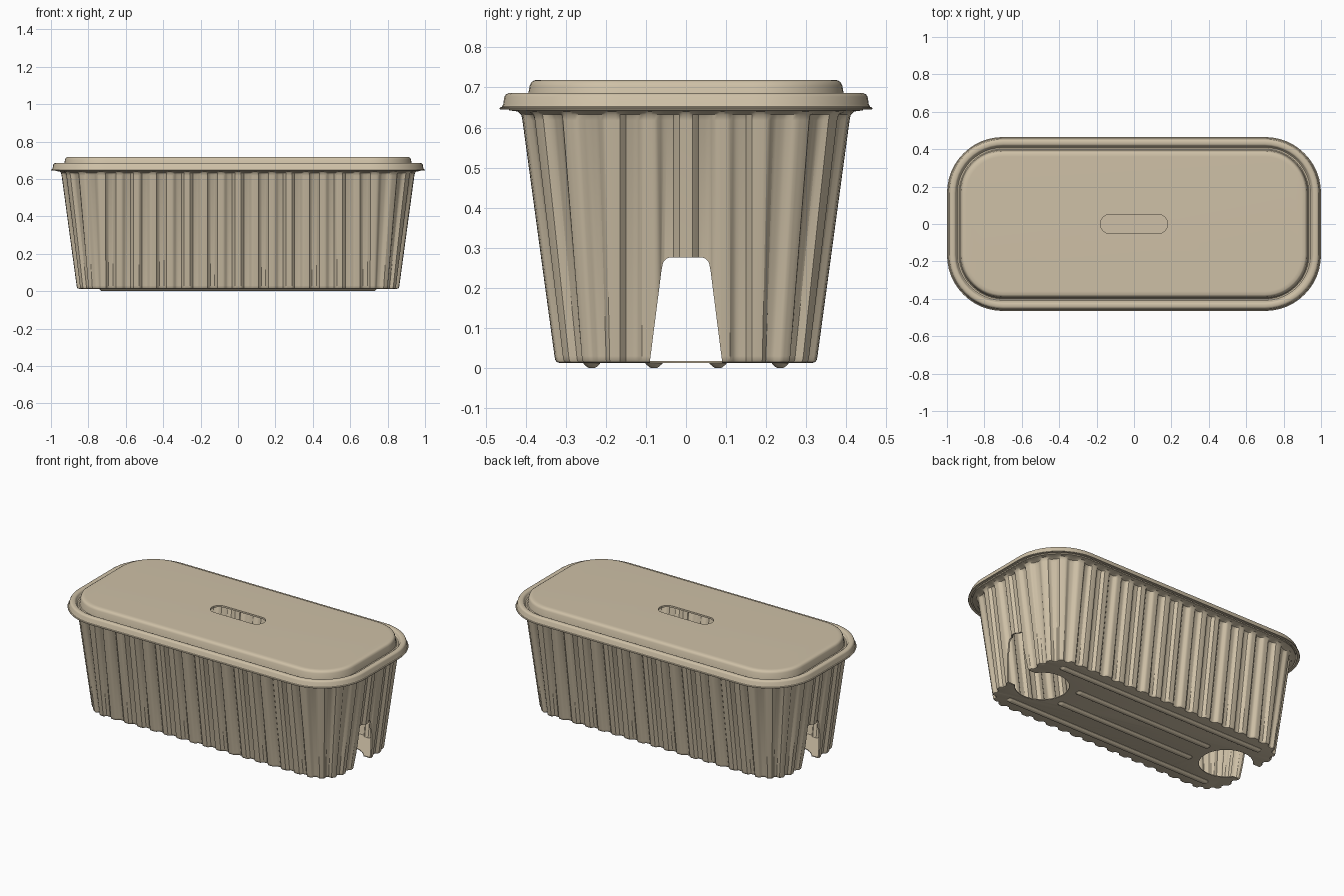
import bpy, bmesh
from math import pi, cos, sin, radians
from mathutils import Vector

cube = bpy.data.objects.get("Cube")
if cube:
    bpy.data.objects.remove(cube)

tan = bpy.data.materials.new("warm_tan_plastic")
tan.use_nodes = True
COLOR = (0.62, 0.53, 0.385, 1)
tan.diffuse_color = COLOR
tan.node_tree.nodes["Principled BSDF"].inputs["Base Color"].default_value = COLOR

CORE = (0.70, 0.165)   # corner centres shared by tub and lid
RIBS = 52


def outline(core, steps, arc, ref=0.2):
    """Rounded rectangle as (corner point, normal, fraction of the way round)."""
    cx, cy = core
    centres = [Vector(c) for c in ((cx, -cy), (cx, cy), (-cx, cy), (-cx, -cy))]
    total = 4 * (cx + cy) + 2 * pi * ref
    pts, s = [], cx
    for k, c in enumerate(centres):
        nxt = centres[(k + 1) % 4]
        for i in range(arc + 1):
            a = (k - 1 + i / arc) * pi / 2
            pts.append((c, Vector((cos(a), sin(a))), (s + ref * pi / 2 * i / arc) / total))
        s += ref * pi / 2
        n, gap = steps[(k + 1) % 2], (nxt - c).length
        for i in range(1, n):
            pts.append((c.lerp(nxt, i / n), pts[-1][1], (s + gap * i / n) / total))
        s += gap
    return pts


def wave(t):
    """Flat-topped rib: 0 on crests, 1 in the grooves."""
    w = min(max(0.8 - 0.5 - 0.8 * cos(2 * pi * RIBS * t) + 0.1, 0), 1)
    return w * w * (3 - 2 * w)


def sweep(name, profile, core=CORE, steps=(1, 1), arc=12, at=(0, 0, 0)):
    """Capped solid from (radius, height, groove depth) rings."""
    path = outline(core, steps, arc)
    bm = bmesh.new()
    rings = []
    for r, z, depth in profile:
        ring = []
        for c, n, t in path:
            p = c + n * (r - depth * wave(t))
            ring.append(bm.verts.new((p.x, p.y, z)))
        rings.append(ring)
    for a, b in zip(rings, rings[1:]):
        for i in range(len(a)):
            j = (i + 1) % len(a)
            bm.faces.new((a[i], a[j], b[j], b[i]))
    bm.faces.new(rings[0][::-1])
    bm.faces.new(rings[-1])
    return finish(name, bm, at)


def finish(name, bm, at=(0, 0, 0)):
    bmesh.ops.remove_doubles(bm, verts=bm.verts, dist=1e-5)
    bmesh.ops.recalc_face_normals(bm, faces=bm.faces)
    mesh = bpy.data.meshes.new(name)
    bm.to_mesh(mesh)
    bm.free()
    mesh.materials.append(tan)
    ob = bpy.data.objects.new(name, mesh)
    ob.location = at
    bpy.context.collection.objects.link(ob)
    return ob


def cut(target, cutter):
    mod = target.modifiers.new("cut", "BOOLEAN")
    mod.operation, mod.solver, mod.object = "DIFFERENCE", "EXACT", cutter
    bpy.context.view_layer.objects.active = target
    bpy.ops.object.modifier_apply(modifier=mod.name)
    bpy.data.objects.remove(cutter)


def smooth(ob):
    bpy.ops.object.select_all(action="DESELECT")
    ob.select_set(True)
    bpy.context.view_layer.objects.active = ob
    bpy.ops.object.shade_smooth_by_angle(angle=radians(35))


# Tub: tapered ribbed wall, outside up and inside back down
G = 0.017
tub = sweep("tub", [
    (0.150, 0.013, G), (0.157, 0.015, G), (0.161, 0.020, G), (0.163, 0.030, G),
    (0.243, 0.618, G), (0.246, 0.632, G * 0.7), (0.254, 0.640, 0), (0.276, 0.643, 0),
    (0.276, 0.650, 0), (0.246, 0.650, 0), (0.236, 0.632, G * 0.7), (0.233, 0.618, G),
    (0.153, 0.030, G), (0.150, 0.018, G)],
    steps=(180, 42), arc=40)


# Arched end notches and round drain openings
def notch_cutter(side):
    pts = [(0.096, -0.03), (0.061, 0.245)]
    for i in range(7):
        a = pi / 2 * i / 6
        pts.append((0.037 + 0.022 * cos(a), 0.254 + 0.022 * sin(a)))
    pts += [(-y, z) for y, z in reversed(pts)]
    bm = bmesh.new()
    face = bm.faces.new([bm.verts.new((side * 0.70, y, z)) for y, z in pts])
    ext = bmesh.ops.extrude_face_region(bm, geom=[face])["geom"]
    bmesh.ops.translate(bm, vec=(side * 0.4, 0, 0),
                        verts=[v for v in ext if isinstance(v, bmesh.types.BMVert)])
    # Extruding leaves no start cap, so close it
    bmesh.ops.holes_fill(bm, edges=bm.edges)
    return finish("notch_cutter", bm)


for side in (-1, 1):
    cut(tub, notch_cutter(side))
    cut(tub, sweep("drain_cutter", [(0.155, -0.02, 0), (0.155, 0.024, 0)],
                   core=(0, 0), at=(side * 0.682, 0, 0)))
smooth(tub)

# Lid: overhanging lip, rounded rim, groove and raised panel
lid = sweep("lid", [
    (0.299, 0.645, 0), (0.300, 0.647, 0), (0.299, 0.650, 0), (0.294, 0.652, 0),
    (0.291, 0.658, 0), (0.288, 0.677, 0), (0.284, 0.683, 0), (0.277, 0.686, 0),
    (0.262, 0.686, 0), (0.256, 0.683, 0), (0.252, 0.677, 0), (0.249, 0.668, 0),
    (0.244, 0.664, 0), (0.236, 0.664, 0), (0.231, 0.668, 0), (0.225, 0.704, 0),
    (0.221, 0.713, 0), (0.213, 0.718, 0), (0.195, 0.7185, 0)])

# Hollow the lid's underside, then pierce the grip slot
cut(lid, sweep("lid_hollow", [
    (0.284, 0.60, 0), (0.284, 0.652, 0), (0.278, 0.677, 0), (0.262, 0.677, 0),
    (0.255, 0.656, 0), (0.222, 0.656, 0), (0.212, 0.708, 0)]))
cut(lid, sweep("slot_cutter", [(0.051, 0.60, 0), (0.051, 0.75, 0)], core=(0.129, 0)))
smooth(lid)

# Four skid bars under the floor, shorter between the openings
for i, (y, half) in enumerate([(-0.235, 0.72), (-0.08, 0.47), (0.08, 0.47), (0.235, 0.72)]):
    bar = sweep(f"floor_skid_{i + 1}",
                [(0.007, 0, 0), (0.012, 0.003, 0), (0.021, 0.011, 0), (0.021, 0.015, 0)],
                core=(half, 0), arc=6, at=(0, y, 0))
    smooth(bar)
